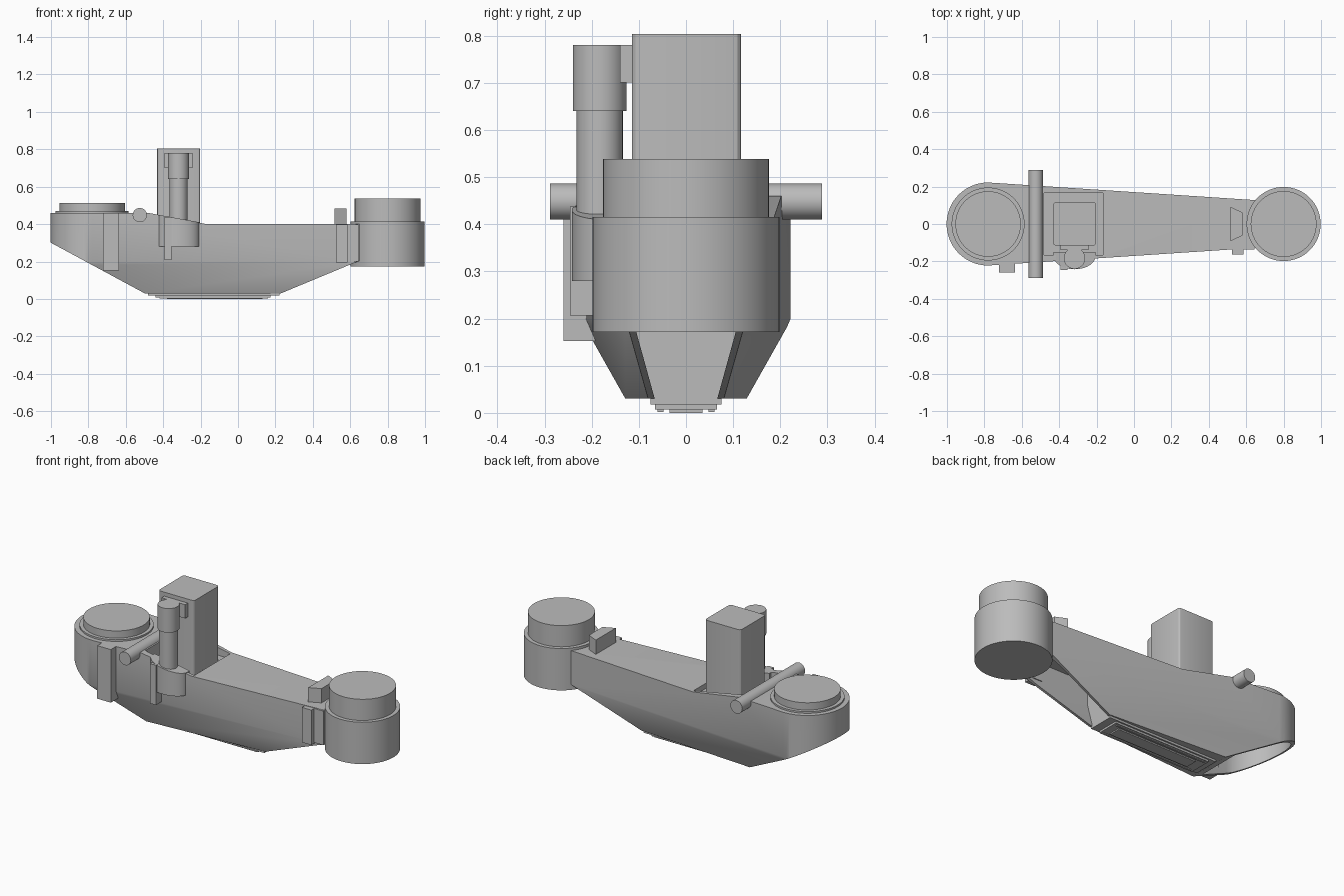
import bpy, bmesh
from math import cos, sin, pi, radians

cube = bpy.data.objects.get("Cube")
if cube:
    bpy.data.objects.remove(cube, do_unlink=True)

grey = bpy.data.materials.new("plain_grey")
grey.use_nodes = True
colour = (0.5, 0.5, 0.5, 1)
grey.diffuse_color = colour
grey.node_tree.nodes["Principled BSDF"].inputs["Base Color"].default_value = colour


def loft(name, rings):
    """Skin a stack of matching rings and cap both ends."""
    bm = bmesh.new()
    loops = [[bm.verts.new(p) for p in ring] for ring in rings]
    n = len(loops[0])
    for a, b in zip(loops, loops[1:]):
        for i in range(n):
            j = (i + 1) % n
            bm.faces.new((a[i], a[j], b[j], b[i]))
    bm.faces.new(loops[0][::-1])
    bm.faces.new(loops[-1])
    bmesh.ops.recalc_face_normals(bm, faces=bm.faces)
    mesh = bpy.data.meshes.new(name)
    bm.to_mesh(mesh)
    bm.free()
    mesh.materials.append(grey)
    ob = bpy.data.objects.new(name, mesh)
    bpy.context.collection.objects.link(ob)
    return ob


def activate(ob):
    bpy.ops.object.select_all(action='DESELECT')
    ob.select_set(True)
    bpy.context.view_layer.objects.active = ob


def smooth(ob):
    activate(ob)
    bpy.ops.object.shade_smooth_by_angle(angle=radians(25))
    return ob


def prism(name, outline, z0, z1):
    return loft(name, [[(x, y, z) for x, y in outline] for z in (z0, z1)])


def box(name, x0, x1, y0, y1, z0, z1):
    return prism(name, [(x0, y0), (x1, y0), (x1, y1), (x0, y1)], z0, z1)


def circle(cx, cy, r, n=64):
    return [(cx + r * cos(2 * pi * i / n), cy + r * sin(2 * pi * i / n)) for i in range(n)]


def drum(name, cx, cy, r, z0, z1):
    return smooth(prism(name, circle(cx, cy, r), z0, z1))


def boolean(ob, cutter, operation='DIFFERENCE'):
    cutter.hide_render = True
    mod = ob.modifiers.new("cut", 'BOOLEAN')
    mod.operation, mod.solver, mod.object = operation, 'EXACT', cutter
    activate(ob)
    bpy.ops.object.modifier_apply(modifier=mod.name)
    bpy.data.objects.remove(cutter, do_unlink=True)


HUB = -0.78


def teardrop(r, end_x, z, n=40):
    """Round at the hub, tapering in a straight line towards +x."""
    half = r - 0.066 * (end_x - HUB)
    arc = [(HUB + r * cos(a), r * sin(a), z) for a in (pi / 2 + pi * i / n for i in range(n + 1))]
    return arc + [(end_x, -half, z), (end_x, half, z)]


# Main arm: tapered hull with chamfered keel, trimmed to its side profile
arm = loft("main_arm", [teardrop(0.147, 0.65, 0.03), teardrop(0.222, 0.65, 0.2),
                        teardrop(0.222, 0.65, 0.55)])
profile = [(-1.05, 0.46), (-0.48, 0.46), (-0.17, 0.4), (0.7, 0.4), (0.7, 0.225),
           (0.158, 0), (-0.444, 0), (-1.05, 0.327)]
boolean(arm, loft("side_trim", [[(x, y, z) for x, z in profile] for y in (-0.4, 0.4)]), 'INTERSECT')

# Hollow under the hub, channel under the far slope, pocket round the tower
boolean(arm, loft("hub_hollow", [teardrop(0.117, -0.56, 0), teardrop(0.2, -0.56, 0.2),
                                 teardrop(0.2, -0.56, 0.42)]))
channel = [(0, 0.058), (0.17, 0.105), (0.3, 0.105)]
boolean(arm, loft("slope_channel", [[(0.22, -w, z), (0.7, -w, z), (0.7, w, z), (0.22, w, z)]
                                    for z, w in channel]))
boolean(arm, box("tower_pocket", -0.48, -0.165, -0.165, 0.165, 0.37, 0.6))
smooth(arm)

# Hub cap
drum("hub_ring", HUB, 0, 0.195, 0.45, 0.47)
drum("hub_cap", HUB, 0, 0.175, 0.46, 0.512)

# End drum
drum("end_drum", 0.8, 0, 0.198, 0.172, 0.415)
drum("end_drum_top", 0.8, 0, 0.176, 0.41, 0.538)

# Square tower with softened upright edges
tower = box("tower", -0.432, -0.202, -0.115, 0.117, 0.3, 0.803)
bm = bmesh.new()
bm.from_mesh(tower.data)
upright = [e for e in bm.edges if abs(e.verts[0].co.z - e.verts[1].co.z) > 0.1]
bmesh.ops.bevel(bm, geom=upright, offset=0.015, segments=3, profile=0.5, affect='EDGES')
bm.to_mesh(tower.data)
bm.free()
smooth(tower)

# Upright column in front of the tower, with bracket and socket
drum("column", -0.318, -0.183, 0.049, 0.36, 0.65)
drum("column_head", -0.318, -0.183, 0.057, 0.64, 0.78)
box("column_bracket", -0.393, -0.242, -0.14, -0.11, 0.7, 0.78)
socket = [(-0.43, -0.15)] + [(-0.318 + 0.112 * cos(a), -0.172 + 0.07 * sin(a))
                             for a in (pi + pi * i / 20 for i in range(21))] + [(-0.205, -0.15)]
smooth(loft("column_socket", [[(x, y, 0.28) for x, y in socket],
                              [(x, y, 0.43 - 0.18 * (x + 0.318)) for x, y in socket]]))
box("socket_rib", -0.393, -0.355, -0.246, -0.17, 0.207, 0.438)

# Cross pipe
smooth(loft("cross_pipe", [[(x, y, z) for x, z in circle(-0.525, 0.448, 0.038, 40)]
                           for y in (-0.288, 0.288)]))

# Side pads on the front face
box("front_pad", -0.722, -0.635, -0.26, -0.19, 0.152, 0.46)
box("end_pad", 0.525, 0.585, -0.163, -0.1, 0.195, 0.398)
box("end_strap", 0.58, 0.645, -0.137, 0.0, 0.2, 0.398)

# Wedge block on top
prism("top_wedge", [(0.515, -0.092), (0.58, -0.062), (0.58, 0.062), (0.515, 0.092)], 0.39, 0.483)

# Stepped sole plates
box("sole_base", -0.48, 0.222, -0.075, 0.075, 0.018, 0.035)
box("sole_plate", -0.44, 0.175, -0.066, 0.066, 0.007, 0.02)
for side in (-1, 1):
    y0, y1 = sorted((side * 0.048, side * 0.06))
    box("sole_rail", -0.42, 0.16, y0, y1, 0.002, 0.01)
box("sole_panel", -0.38, 0.13, -0.035, 0.035, 0, 0.01)
